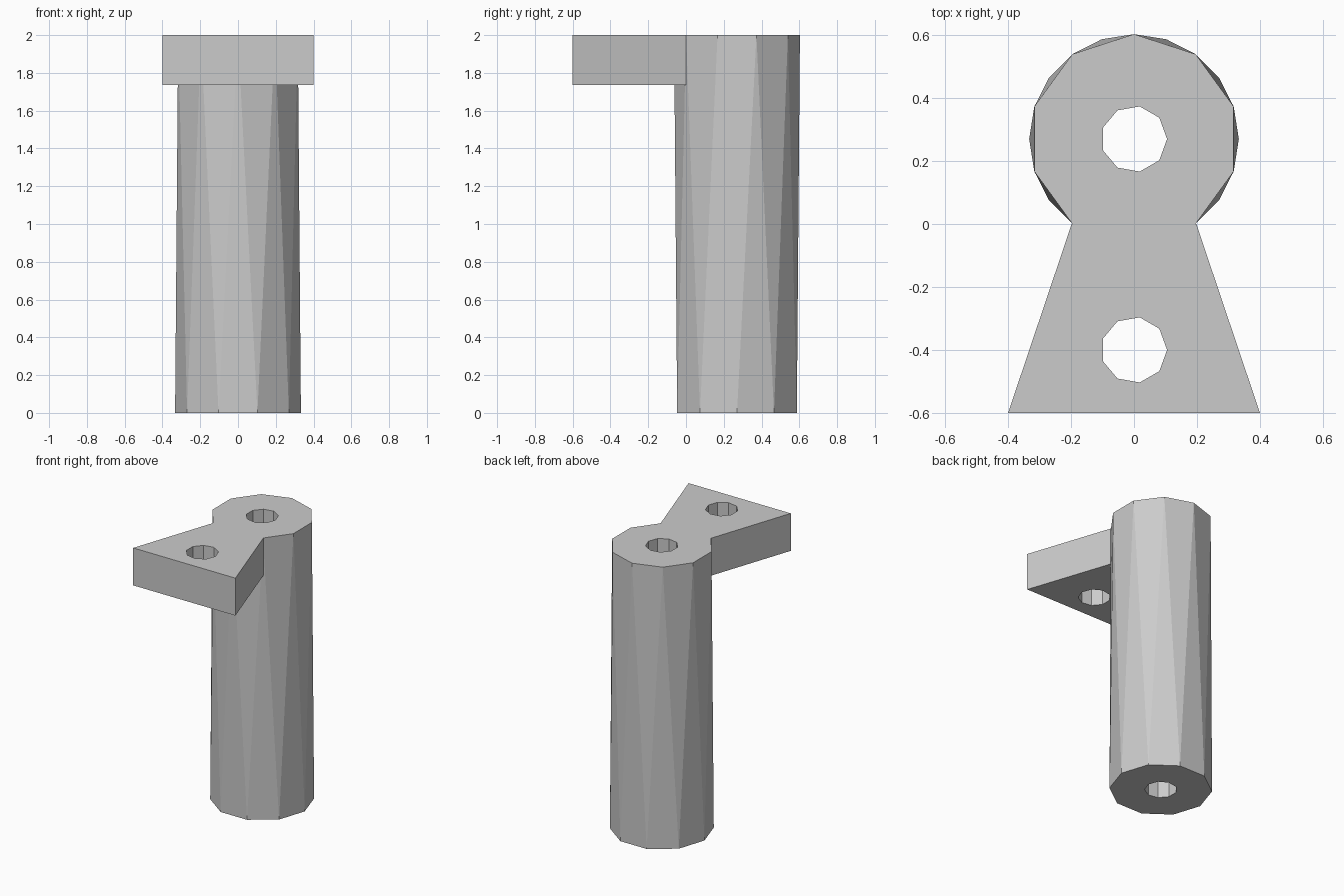
import bpy
import bmesh
from math import cos, sin, tau

cube = bpy.data.objects.get("Cube")
if cube:
    bpy.data.objects.remove(cube, do_unlink=True)

POST_Y, POST_R, SIDES = 0.27, 0.333, 10
TOP, PLATE_BOTTOM = 2.0, 1.735
HOLE_R, HOLE_SIDES = 0.105, 9

grey = bpy.data.materials.new("light grey")
grey.use_nodes = True
grey.diffuse_color = (0.6, 0.6, 0.6, 1)
grey.node_tree.nodes["Principled BSDF"].inputs["Base Color"].default_value = (0.6, 0.6, 0.6, 1)


def ring(y, radius, sides, turn=0.0):
    """Corner points of a regular polygon, turned by a fraction of one side."""
    angles = [tau * (i + turn) / sides for i in range(sides)]
    return [(radius * cos(a), y + radius * sin(a)) for a in angles]


def solid(name, lower, upper, z0, z1, twisted=False):
    """Join two outlines into a closed solid, with triangles if twisted."""
    bm = bmesh.new()
    low = [bm.verts.new((x, y, z0)) for x, y in lower]
    high = [bm.verts.new((x, y, z1)) for x, y in upper]
    bm.faces.new(low[::-1])
    bm.faces.new(high)
    for i in range(len(low)):
        j = (i + 1) % len(low)
        if twisted:
            bm.faces.new((low[i], low[j], high[i]))
            bm.faces.new((low[j], high[j], high[i]))
        else:
            bm.faces.new((low[i], low[j], high[j], high[i]))
    bmesh.ops.recalc_face_normals(bm, faces=bm.faces)
    mesh = bpy.data.meshes.new(name)
    bm.to_mesh(mesh)
    bm.free()
    mesh.materials.append(grey)
    obj = bpy.data.objects.new(name, mesh)
    bpy.context.collection.objects.link(obj)
    return obj


def combine(target, other, operation):
    """Apply a boolean and discard the second solid."""
    mod = target.modifiers.new(operation.lower(), 'BOOLEAN')
    mod.operation, mod.solver, mod.object = operation, 'EXACT', other
    bpy.context.view_layer.objects.active = target
    bpy.ops.object.modifier_apply(modifier=mod.name)
    bpy.data.objects.remove(other, do_unlink=True)


# Post: ten sides, top turned half a side against the bottom
post = solid("post_with_plate",
             ring(POST_Y, POST_R, SIDES),
             ring(POST_Y, POST_R, SIDES, 0.5),
             0, TOP, twisted=True)

# Flared plate at the top front
outline = [(-0.4, -0.6), (0.4, -0.6), (0.198, 0.0), (-0.198, 0.0)]
plate = solid("plate", outline, outline, PLATE_BOTTOM, TOP)
combine(post, plate, 'UNION')

# Vertical holes through the post and the plate
for y in (POST_Y, -0.4):
    hole = ring(y, HOLE_R, HOLE_SIDES)
    cutter = solid("hole_cutter", hole, hole, -0.1, TOP + 0.1)
    cutter.hide_render = True
    combine(post, cutter, 'DIFFERENCE')
